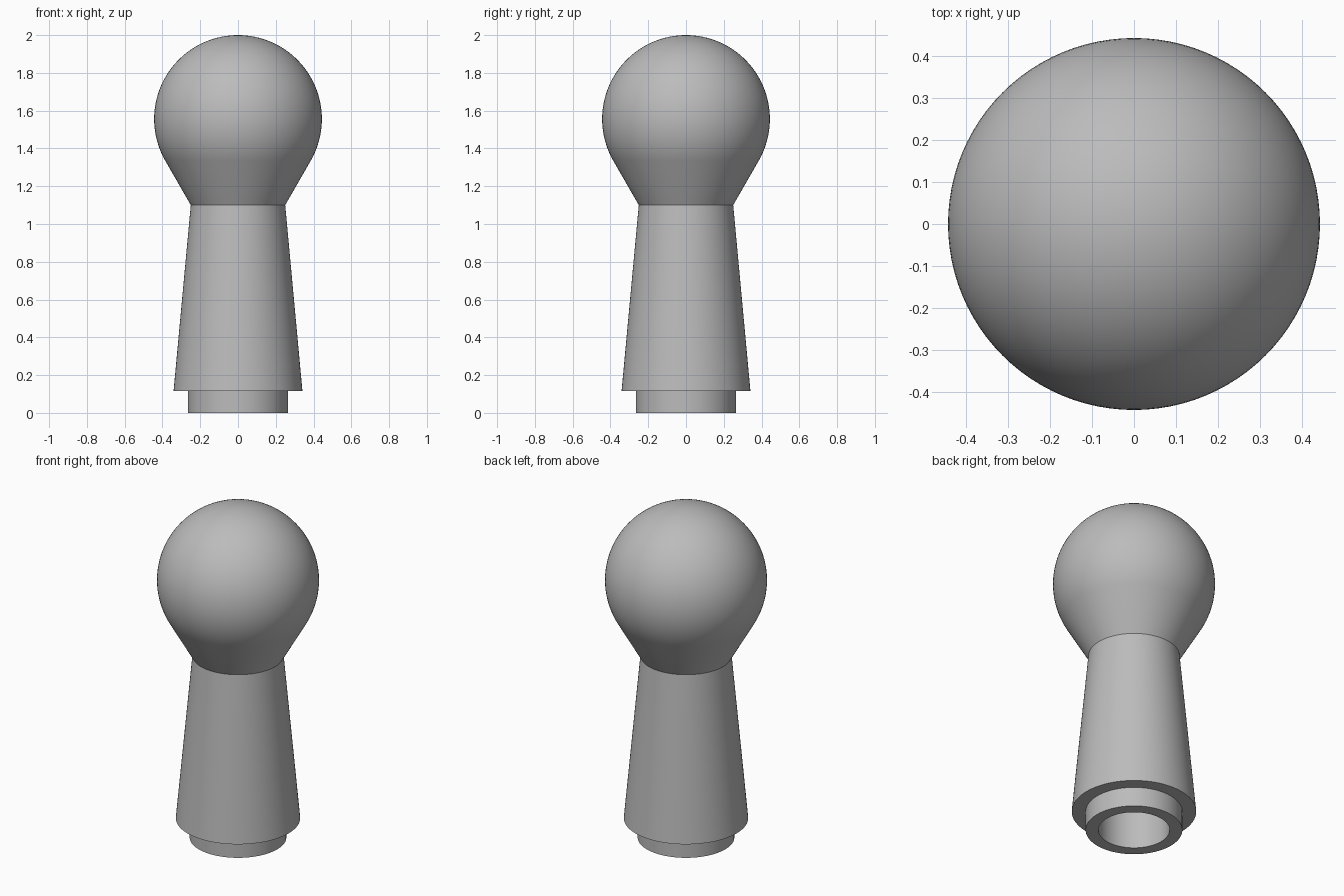
import bpy
import math

SEGMENTS = 96

cube = bpy.data.objects.get("Cube")
if cube:
    bpy.data.objects.remove(cube, do_unlink=True)

grey = bpy.data.materials.new("plain grey")
grey.use_nodes = True
colour = (0.5, 0.5, 0.5, 1)
grey.diffuse_color = colour
grey.node_tree.nodes["Principled BSDF"].inputs["Base Color"].default_value = colour


def lathe(name, profile):
    """Spin a (radius, height) profile, listed bottom to top on the outside, about z."""
    verts, rings, faces = [], [], []
    for r, z in profile:
        count = SEGMENTS if r > 1e-6 else 1
        rings.append([len(verts) + i for i in range(count)])
        for i in range(count):
            a = math.tau * i / SEGMENTS
            verts.append((r * math.cos(a), r * math.sin(a), z))
    for low, high in zip(rings, rings[1:]):
        for i in range(SEGMENTS):
            j = (i + 1) % SEGMENTS
            quad = [low[i % len(low)], low[j % len(low)],
                    high[j % len(high)], high[i % len(high)]]
            faces.append(list(dict.fromkeys(quad)))
    mesh = bpy.data.meshes.new(name)
    mesh.from_pydata(verts, [], faces)
    mesh.materials.append(grey)
    obj = bpy.data.objects.new(name, mesh)
    bpy.context.collection.objects.link(obj)
    bpy.ops.object.select_all(action="DESELECT")
    obj.select_set(True)
    bpy.context.view_layer.objects.active = obj
    bpy.ops.object.shade_smooth_by_angle(angle=math.radians(30))
    return obj


neck_radius, neck_z = 0.25, 1.1
ball_radius = 0.444
ball_z = 2 - ball_radius

# Ball head, running tangentially into a cone that narrows to the neck
drop = neck_z - ball_z
start = math.atan2(drop, neck_radius) + math.acos(
    ball_radius / math.hypot(neck_radius, drop))
steps = 40
head = [(neck_radius, neck_z)]
for k in range(steps):
    a = start + (math.pi / 2 - start) * k / steps
    head.append((ball_radius * math.cos(a), ball_z + ball_radius * math.sin(a)))
head.append((0, 2))
lathe("ball_head", head)

# Tapered handle with a stepped collar and a blind bore from below
bore, collar, foot, step_z = 0.195, 0.265, 0.341, 0.117
lathe("bored_handle", [
    (0, 1.0), (bore, 1.0), (bore, 0), (collar, 0),
    (collar, step_z), (foot, step_z), (neck_radius, neck_z)])
